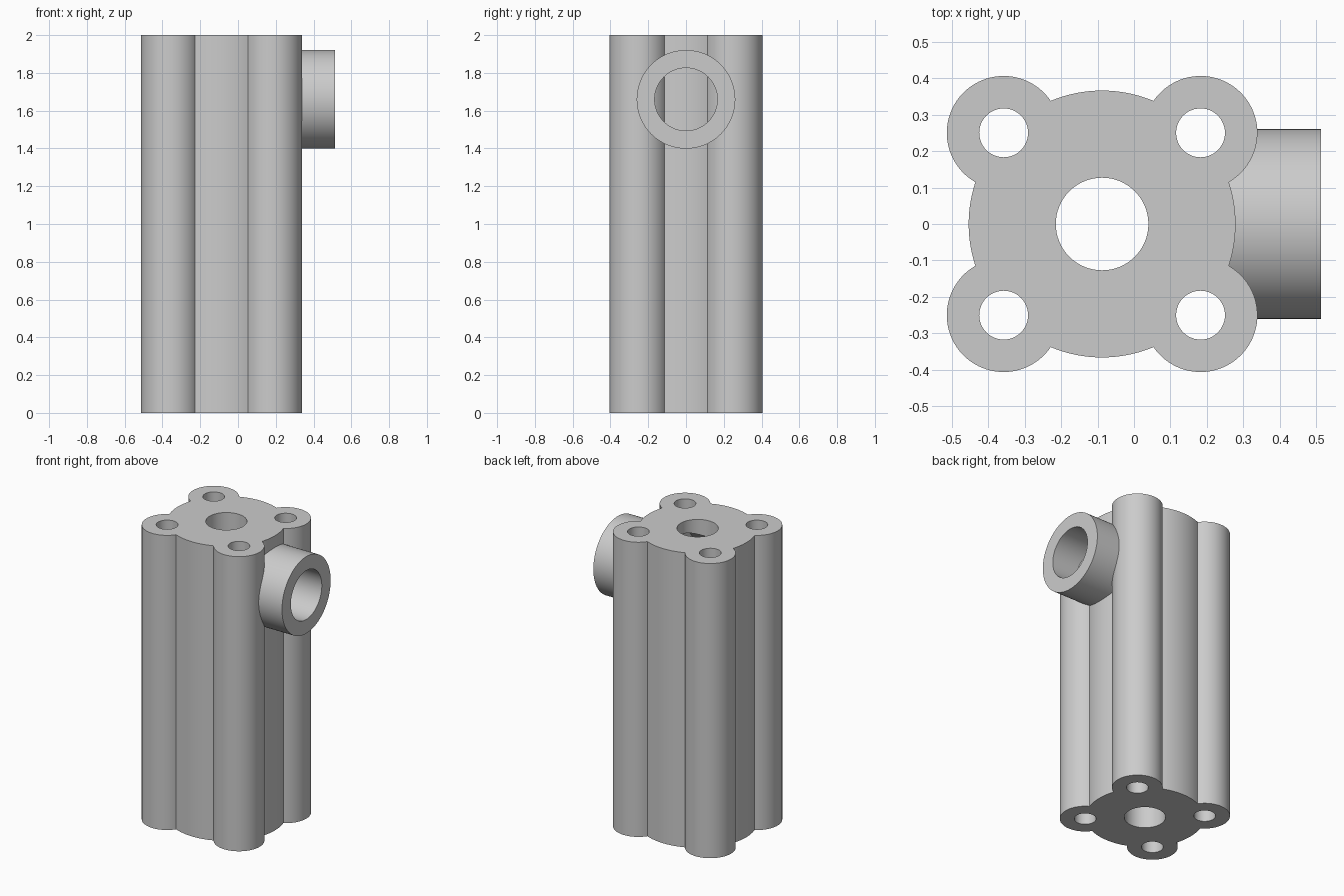
import bpy, bmesh
from math import pi, cos, sin, acos, atan2, hypot
from mathutils import Matrix

if "Cube" in bpy.data.objects:
    bpy.data.objects.remove(bpy.data.objects["Cube"], do_unlink=True)

# Dimensions
HEIGHT = 2.0
CX = -0.0875                # body axis
CORE_R, LOBE_R = 0.366, 0.156
LOBE_X, LOBE_Y = 0.27, 0.25
BORE_R, BOLT_R = 0.127, 0.067
PORT_Z, PORT_R, PORT_BORE = 1.66, 0.261, 0.166
PORT_IN, PORT_OUT = 0.25, 0.513

grey = bpy.data.materials.new("light grey")
grey.use_nodes = True
GREY = (0.6, 0.6, 0.6, 1)
grey.diffuse_color = GREY
grey.node_tree.nodes["Principled BSDF"].inputs["Base Color"].default_value = GREY


def extrude(name, outline, height):
    """Solid prism from a closed outline on the ground."""
    bm = bmesh.new()
    base = bm.faces.new([bm.verts.new((x, y, 0)) for x, y in outline])
    top = bmesh.ops.extrude_face_region(bm, geom=[base])["geom"]
    bmesh.ops.translate(bm, vec=(0, 0, height),
                        verts=[v for v in top if isinstance(v, bmesh.types.BMVert)])
    bmesh.ops.recalc_face_normals(bm, faces=bm.faces)
    mesh = bpy.data.meshes.new(name)
    bm.to_mesh(mesh)
    bm.free()
    mesh.materials.append(grey)
    obj = bpy.data.objects.new(name, mesh)
    bpy.context.collection.objects.link(obj)
    return obj


def arc(x, y, r, start, end, steps):
    return [(x + r * cos(start + (end - start) * i / steps),
             y + r * sin(start + (end - start) * i / steps)) for i in range(steps)]


def rod(name, x, y, r, z0, z1, steps=64):
    obj = extrude(name, arc(x, y, r, 0, 2 * pi, steps), z1 - z0)
    obj.data.transform(Matrix.Translation((0, 0, z0)))
    return obj


def cross_rod(name, r, x0, x1):
    """Rod lying along x at the height of the side port."""
    obj = rod(name, 0, 0, r, x0, x1, 96)
    obj.data.transform(Matrix.Translation((0, 0, PORT_Z)) @ Matrix.Rotation(pi / 2, 4, "Y"))
    return obj


def cut(target, cutters):
    for c in cutters:
        c.hide_render = True
        mod = target.modifiers.new("cut", "BOOLEAN")
        mod.operation, mod.solver, mod.object = "DIFFERENCE", "EXACT", c
        bpy.context.view_layer.objects.active = target
        bpy.ops.object.modifier_apply(modifier=mod.name)
        bpy.data.objects.remove(c, do_unlink=True)


# Body outline: round core with four round corner lobes
d = hypot(LOBE_X, LOBE_Y)
a = acos((CORE_R**2 + d**2 - LOBE_R**2) / (2 * CORE_R * d))
b = acos((d**2 + LOBE_R**2 - CORE_R**2) / (2 * d * LOBE_R))
corners = [(LOBE_X, LOBE_Y), (-LOBE_X, LOBE_Y), (-LOBE_X, -LOBE_Y), (LOBE_X, -LOBE_Y)]
outline = []
for i, (x, y) in enumerate(corners):
    t = atan2(y, x)
    nx, ny = corners[(i + 1) % 4]
    t_next = atan2(ny, nx)
    if t_next < t:
        t_next += 2 * pi
    outline += arc(CX + x, y, LOBE_R, t + pi + b, t + 3 * pi - b, 48)
    outline += arc(CX, 0, CORE_R, t + a, t_next - a, 16)
body = extrude("body", outline, HEIGHT)

# Main bore, bolt holes and the shallow pocket behind the port
holes = [rod("bore_cutter", CX, 0, BORE_R, -0.1, HEIGHT + 0.1)]
holes += [rod("bolt_cutter", CX + x, y, BOLT_R, -0.1, HEIGHT + 0.1, 48) for x, y in corners]
holes.append(cross_rod("pocket_cutter", PORT_R, CX, 0.1))
cut(body, holes)

# Side port tube
port = cross_rod("side_port", PORT_R, PORT_IN, PORT_OUT)
cut(port, [cross_rod("port_cutter", PORT_BORE, PORT_IN - 0.1, PORT_OUT + 0.1)])

# Smooth curved walls, sharp rims
bpy.ops.object.select_all(action="DESELECT")
for obj in (body, port):
    obj.select_set(True)
bpy.context.view_layer.objects.active = body
bpy.ops.object.shade_smooth_by_angle(angle=pi / 6)
